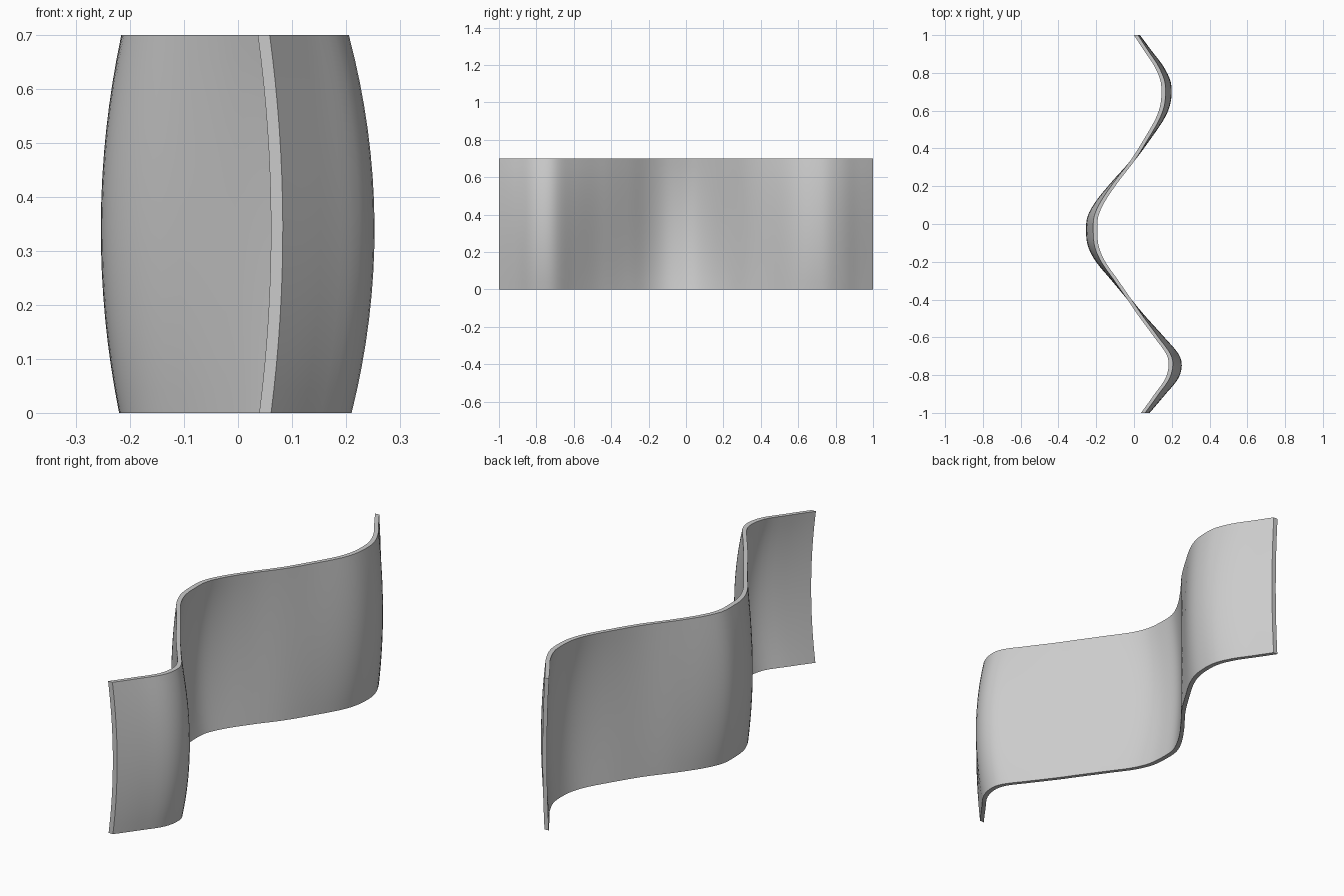
import bpy, bmesh
from mathutils import Vector

if "Cube" in bpy.data.objects:
    bpy.data.objects.remove(bpy.data.objects["Cube"])

LENGTH, HEIGHT, THICK = 2.0, 0.7, 0.022
NY, NZ = 96, 16

# Wave profile in plan: (y, x at mid height)
WAVE = [(-1, .072), (-.9, .157), (-.82, .222), (-.75, .242), (-.69, .226),
        (-.6, .15), (-.48, .042), (-.4, -.024), (-.3, -.107), (-.2, -.19),
        (-.12, -.232), (-.04, -.243), (.04, -.235), (.12, -.191), (.22, -.11),
        (.33, -.012), (.45, .077), (.55, .145), (.62, .177), (.69, .188),
        (.76, .181), (.84, .141), (.92, .08), (1, .021)]
# How far the sheet bulges at mid height: (y, x offset)
BULGE = [(-1, .023), (-.75, .045), (-.4, 0), (-.04, -.036), (.33, 0),
         (.69, .03), (1, .01)]


def curve(pts, t):
    """Smooth interpolation through points."""
    n = len(pts)

    def slope(i):
        a, b = pts[max(i - 1, 0)], pts[min(i + 1, n - 1)]
        return (b[1] - a[1]) / (b[0] - a[0])
    i = 0
    while i < n - 2 and t > pts[i + 1][0]:
        i += 1
    (t0, p0), (t1, p1) = pts[i], pts[i + 1]
    h = t1 - t0
    s = (t - t0) / h
    return ((2*s**3 - 3*s**2 + 1) * p0 + (s**3 - 2*s**2 + s) * h * slope(i)
            + (3*s**2 - 2*s**3) * p1 + (s**3 - s**2) * h * slope(i + 1))


# Wavy sheet: bent grid, thickened along x
bm = bmesh.new()
rows = []
for j in range(NY + 1):
    y = -LENGTH / 2 + LENGTH * j / NY
    row = []
    for k in range(NZ + 1):
        z = HEIGHT * k / NZ
        fall = ((z - .34) / .35) ** 2
        x = curve(WAVE, y) - curve(BULGE, y) * fall
        row.append(bm.verts.new((x - THICK / 2, y, z)))
    rows.append(row)
for a, b in zip(rows, rows[1:]):
    for k in range(NZ):
        bm.faces.new((a[k], b[k], b[k + 1], a[k + 1]))
ext = bmesh.ops.extrude_face_region(bm, geom=bm.faces[:], use_keep_orig=True)
new = [g for g in ext["geom"] if isinstance(g, bmesh.types.BMVert)]
bmesh.ops.translate(bm, verts=new, vec=Vector((THICK, 0, 0)))
bmesh.ops.recalc_face_normals(bm, faces=bm.faces[:])

mesh = bpy.data.meshes.new("wavy_panel")
bm.to_mesh(mesh)
bm.free()
panel = bpy.data.objects.new("wavy_panel", mesh)
bpy.context.collection.objects.link(panel)
bpy.context.view_layer.objects.active = panel
panel.select_set(True)
bpy.ops.object.shade_smooth_by_angle(angle=0.7)
